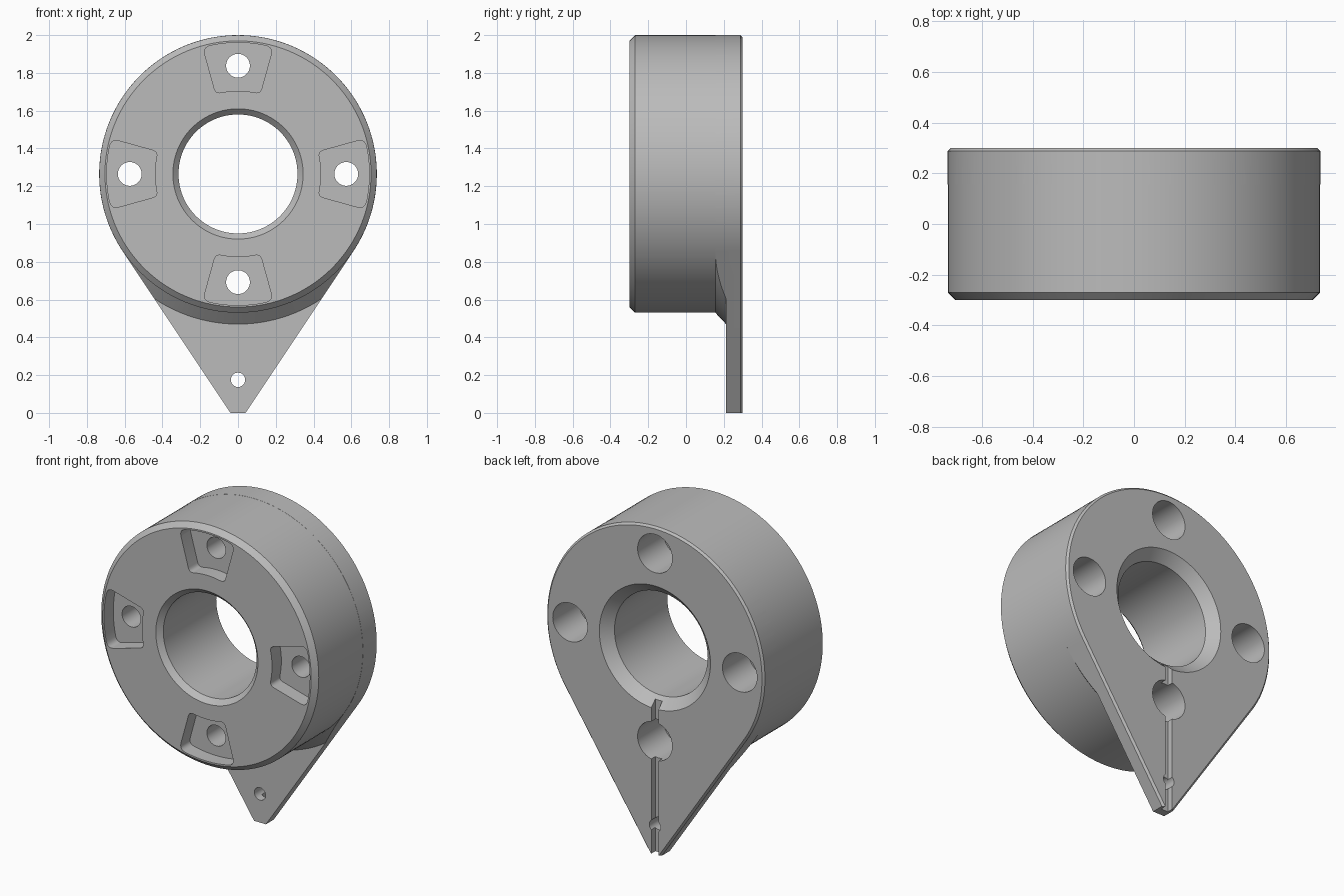
import bpy, bmesh
from math import sin, cos, pi, acos, atan2, hypot, radians
from mathutils import Vector

if "Cube" in bpy.data.objects:
    bpy.data.objects.remove(bpy.data.objects["Cube"])

CENTRE = 1.265   # height of the ring axis
RADIUS = 0.735
BACK = 0.30
BOLT_CIRCLE = 0.573

grey = bpy.data.materials.new("plain grey")
grey.use_nodes = True
grey.diffuse_color = (0.5, 0.5, 0.5, 1)
grey.node_tree.nodes["Principled BSDF"].inputs["Base Color"].default_value = (0.5, 0.5, 0.5, 1)


def loft(name, sections):
    """Solid through matching (x, z) outlines, each placed at its own y."""
    bm = bmesh.new()
    rings = [[bm.verts.new((x, y, z)) for x, z in pts] for pts, y in sections]
    for a, b in zip(rings, rings[1:]):
        for i in range(len(a)):
            j = (i + 1) % len(a)
            bm.faces.new((a[i], a[j], b[j], b[i]))
    bm.faces.new(rings[0])
    bm.faces.new(rings[-1])
    bmesh.ops.recalc_face_normals(bm, faces=bm.faces)
    mesh = bpy.data.meshes.new(name)
    bm.to_mesh(mesh)
    bm.free()
    mesh.materials.append(grey)
    obj = bpy.data.objects.new(name, mesh)
    bpy.context.collection.objects.link(obj)
    return obj


def lathe(name, profile, x=0, z=CENTRE, n=64):
    """Solid of revolution about a y-parallel axis from (radius, y) pairs."""
    turn = [2 * pi * i / n for i in range(n)]
    return loft(name, [([(x + r * cos(t), z + r * sin(t)) for t in turn], y)
                       for r, y in profile])


def combine(target, tool, operation="DIFFERENCE"):
    tool.hide_render = True
    mod = target.modifiers.new("cut", "BOOLEAN")
    mod.operation, mod.solver, mod.object = operation, "EXACT", tool
    bpy.context.view_layer.objects.active = target
    bpy.ops.object.modifier_apply(modifier=mod.name)
    bpy.data.objects.remove(tool)


def teardrop(radius, tip, n=128):
    """Round head with tangent sides running down to a narrow flat tip."""
    start = atan2(-CENTRE, tip) + acos(radius / hypot(tip, CENTRE))
    arc = [start + (pi - 2 * start) * i / n for i in range(n + 1)]
    return ([(tip, 0)] + [(radius * cos(a), CENTRE + radius * sin(a)) for a in arc]
            + [(-tip, 0)])


def pocket_outline(turn, inner=0.44, outer=0.695, half=radians(15.5), steps=10):
    """Rounded sector of a ring."""
    fan = [half * (2 * i / steps - 1) for i in range(steps + 1)]
    pts = []
    for r, angles, soft in ((inner, fan, 0.03), (outer, fan[::-1], 0.04)):
        trim = soft / r
        for a in angles:
            if abs(a) < half - trim:
                pts.append((r, a))
            elif abs(abs(a) - half) < 1e-6:
                side = 1 if a > 0 else -1
                along = (r, side * (half - trim))
                inward = (r + soft if r == inner else r - soft, a)
                ends = (inward, along) if a == angles[0] else (along, inward)
                p, c, q = (Vector((k * cos(t), k * sin(t)))
                           for k, t in (ends[0], (r, a), ends[1]))
                for k in range(6):
                    t = k / 5
                    v = p * (1 - t) ** 2 + c * 2 * t * (1 - t) + q * t * t
                    pts.append((v.length, atan2(v.y, v.x)))
    return [(r * cos(a + turn), CENTRE + r * sin(a + turn)) for r, a in pts]


# Ring with a front chamfer and a flare into the back plate
body = lathe("mounting_ring", [(0.7045, -BACK), (0.7345, -0.27), (0.7345, 0.155),
                               (0.795, 0.212), (2, 0.212), (2, 0.5)], n=128)

# Trim to the teardrop plate with its chamfered back edge
edge = 0.012
combine(body, loft("plate_trim", [(teardrop(RADIUS, 0.04), -0.5),
                                  (teardrop(RADIUS, 0.04), BACK - edge),
                                  (teardrop(RADIUS - edge, 0.04 - edge * 1.2), BACK)]),
        "INTERSECT")

# Central bore, chamfered at both ends
combine(body, lathe("bore_cutter", [(0.355, -0.31), (0.315, -0.27),
                                    (0.315, 0.24), (0.385, 0.31)], n=96))

# Four front pockets with counterbored bolt holes
for i in range(4):
    turn = i * pi / 2
    shape = pocket_outline(turn)
    combine(body, loft("pocket_cutter", [(shape, -0.4), (shape, -0.21)]))
    combine(body, lathe("bolt_cutter", [(0.063, -0.4), (0.063, 0.05),
                                        (0.117, 0.05), (0.117, 0.4)],
                        BOLT_CIRCLE * cos(turn), CENTRE + BOLT_CIRCLE * sin(turn), 48))

# Groove down the back and the small hole near the tip
slot = [(-0.024, -0.1), (0.024, -0.1), (0.024, 1.0), (-0.024, 1.0)]
combine(body, loft("groove_cutter", [(slot, 0.262), (slot, 0.4)]))
combine(body, lathe("tip_hole_cutter", [(0.038, 0), (0.038, 0.4)], 0, 0.175, 32))

# Smooth curved walls, keep edges crisp
bpy.ops.object.select_all(action="DESELECT")
body.select_set(True)
bpy.context.view_layer.objects.active = body
bpy.ops.object.shade_smooth_by_angle(angle=radians(28))
